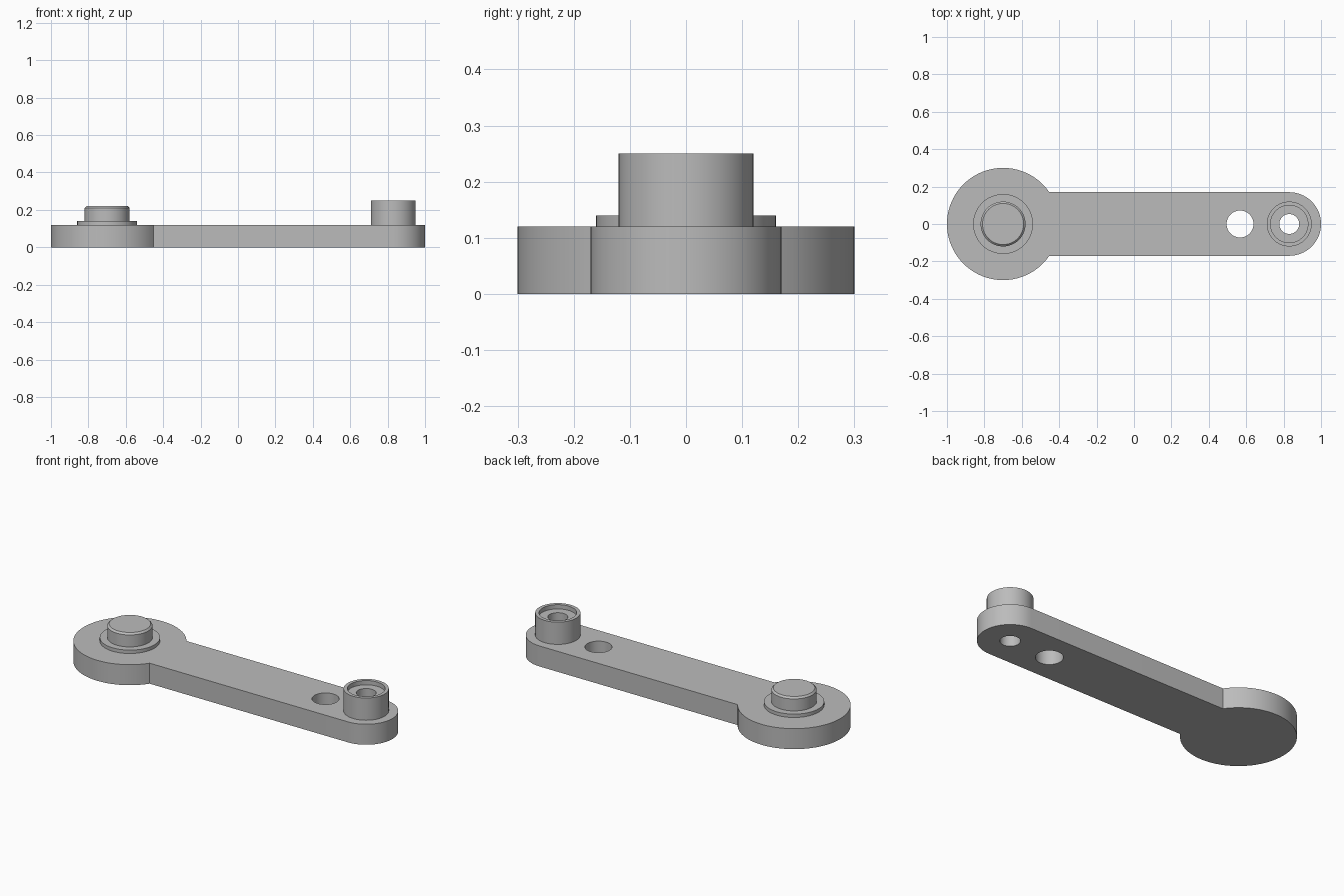
import bpy
import bmesh
from math import acos, asin, cos, pi, sin

# Remove the default cube
cube = bpy.data.objects.get("Cube")
if cube:
    bpy.data.objects.remove(cube, do_unlink=True)

SEGMENTS = 64
THICK = 0.12
DISC_X, DISC_R = -0.7, 0.3
TIP_X, ARM_R = 0.83, 0.17
BORE_R = 0.053

grey = bpy.data.materials.new("plain grey")
grey.use_nodes = True
colour = (0.5, 0.5, 0.5, 1)
grey.diffuse_color = colour
grey.node_tree.nodes["Principled BSDF"].inputs["Base Color"].default_value = colour


def arc(cx, radius, start, end, steps):
    """Points on an arc centred on the x axis, both ends included."""
    angles = [start + (end - start) * i / steps for i in range(steps + 1)]
    return [(cx + radius * cos(a), radius * sin(a)) for a in angles]


def finish(obj):
    obj.data.materials.clear()
    obj.data.materials.append(grey)
    bm = bmesh.new()
    bm.from_mesh(obj.data)
    bmesh.ops.remove_doubles(bm, verts=bm.verts, dist=0.0001)
    bmesh.ops.recalc_face_normals(bm, faces=bm.faces)
    bm.to_mesh(obj.data)
    bm.free()
    bpy.ops.object.select_all(action="DESELECT")
    obj.select_set(True)
    bpy.context.view_layer.objects.active = obj
    bpy.ops.object.shade_smooth_by_angle(angle=pi / 6)


def plate(name, outlines, height):
    """Flat plate: the first outline is the rim, the others are holes."""
    curve = bpy.data.curves.new(name, "CURVE")
    curve.dimensions = "2D"
    curve.fill_mode = "BOTH"
    curve.extrude = height / 2
    for points in outlines:
        spline = curve.splines.new("POLY")
        spline.points.add(len(points) - 1)
        for target, (x, y) in zip(spline.points, points):
            target.co = (x, y, 0, 1)
        spline.use_cyclic_u = True
    source = bpy.data.objects.new(name + " outline", curve)
    bpy.context.collection.objects.link(source)
    bpy.context.view_layer.update()
    graph = bpy.context.evaluated_depsgraph_get()
    mesh = bpy.data.meshes.new_from_object(source.evaluated_get(graph))
    bpy.data.objects.remove(source, do_unlink=True)
    obj = bpy.data.objects.new(name, mesh)
    bpy.context.collection.objects.link(obj)
    for vert in mesh.vertices:
        vert.co.z += height / 2
    finish(obj)


def lathe(name, cx, profile):
    """Turn a (radius, z) profile around a vertical axis at x = cx."""
    bm = bmesh.new()
    verts = [bm.verts.new((r, 0, z)) for r, z in profile]
    edges = [bm.edges.new(pair) for pair in zip(verts, verts[1:])]
    bmesh.ops.spin(bm, geom=verts + edges, cent=(0, 0, 0), axis=(0, 0, 1),
                   angle=2 * pi, steps=SEGMENTS, use_merge=True)
    bmesh.ops.translate(bm, verts=bm.verts, vec=(cx, 0, 0))
    mesh = bpy.data.meshes.new(name)
    bm.to_mesh(mesh)
    bm.free()
    obj = bpy.data.objects.new(name, mesh)
    bpy.context.collection.objects.link(obj)
    finish(obj)


# Arm: large disc joined to a straight bar with a round tip and two holes
meet = asin(ARM_R / DISC_R)
rim = arc(DISC_X, DISC_R, meet, 2 * pi - meet, SEGMENTS)
rim += arc(TIP_X, ARM_R, -pi / 2, pi / 2, SEGMENTS // 2)
holes = [arc(x, r, 0, 2 * pi, SEGMENTS)[:-1]
         for x, r in ((0.567, 0.072), (TIP_X, BORE_R))]
plate("crank_arm", [rim] + holes, THICK)

# Washer and bevelled pin on the disc
lathe("washer", DISC_X, [(0.16, THICK), (0.16, 0.14), (0, 0.14)])
lathe("pin", DISC_X, [(0.12, 0.14), (0.12, 0.21), (0.11, 0.22), (0, 0.22)])

# Hollow boss with a shallow counterbore on the tip
lathe("boss", TIP_X, [(0.12, THICK), (0.12, 0.25), (0.1, 0.25),
                      (0.1, 0.225), (BORE_R, 0.225), (BORE_R, THICK)])
